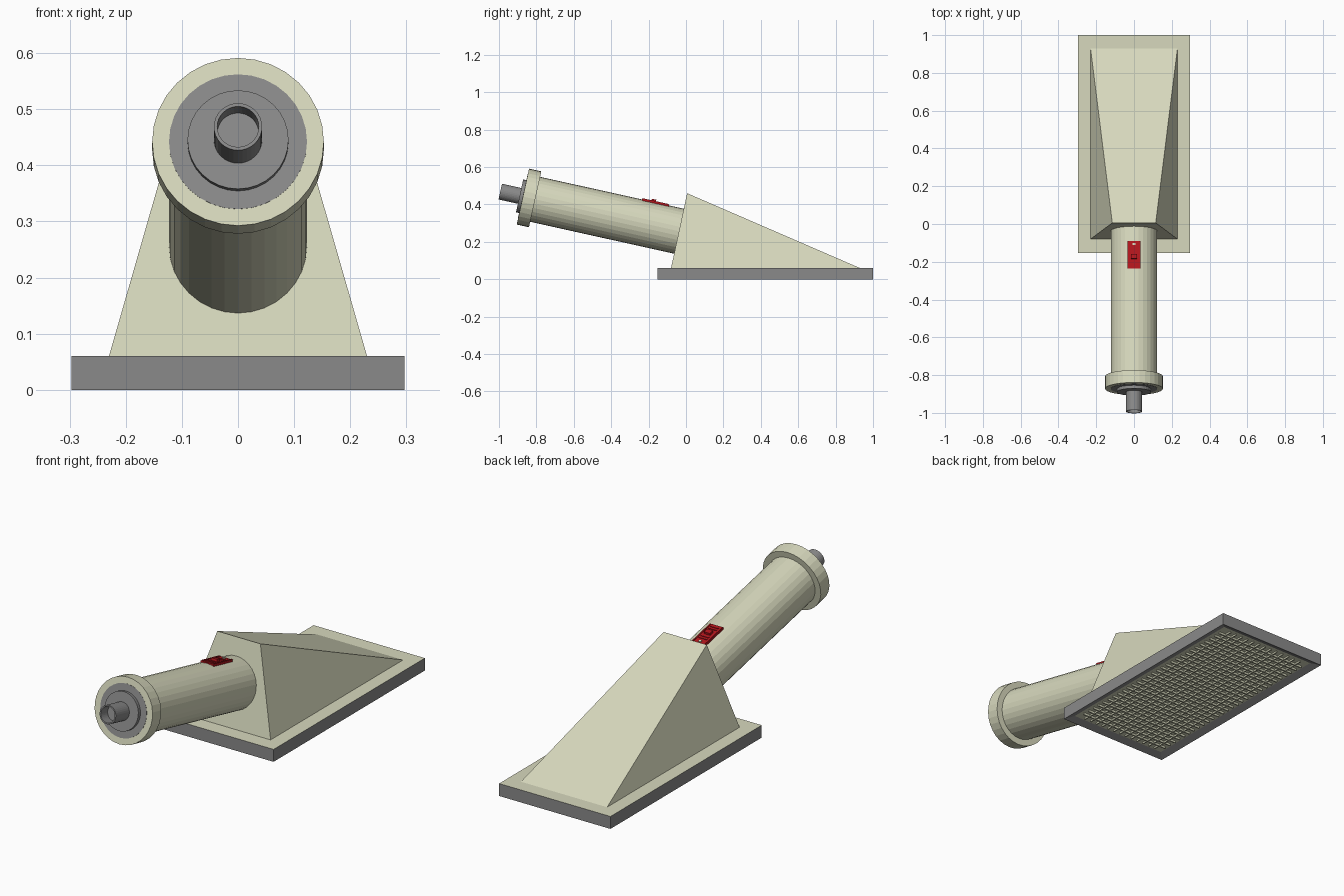
import bpy, bmesh, math
from mathutils import Matrix, Vector

if "Cube" in bpy.data.objects:
    bpy.data.objects.remove(bpy.data.objects["Cube"])


def material(name, col):
    m = bpy.data.materials.new(name)
    m.diffuse_color = (*col, 1)
    m.use_nodes = True
    m.node_tree.nodes["Principled BSDF"].inputs["Base Color"].default_value = m.diffuse_color
    return m


BEIGE = material("beige", (0.68, 0.69, 0.51))
GRAY = material("gray", (0.255, 0.255, 0.255))
RED = material("red", (0.45, 0.008, 0.012))

# Tilted frame of the barrel: local z runs along the barrel toward the nozzle,
# local y is the barrel's upper side, origin is the collar's front centre
T = math.radians(12.5)
S, C = math.sin(T), math.cos(T)
BARREL = Matrix(((1, 0, 0, 0), (0, S, -C, -0.872), (0, C, S, 0.442), (0, 0, 0, 1)))


def finish(name, bm, mats, frame=None):
    bmesh.ops.recalc_face_normals(bm, faces=bm.faces)
    me = bpy.data.meshes.new(name)
    bm.to_mesh(me)
    bm.free()
    for m in mats:
        me.materials.append(m)
    ob = bpy.data.objects.new(name, me)
    if frame:
        ob.matrix_world = frame
    bpy.context.collection.objects.link(ob)
    return ob


def add_box(bm, lo, hi):
    lo, hi = Vector(lo), Vector(hi)
    mat = Matrix.Translation((lo + hi) / 2) @ Matrix.Diagonal((*(hi - lo), 1))
    bmesh.ops.create_cube(bm, size=1, matrix=mat)


def boxes(name, items, mat, frame=None):
    bm = bmesh.new()
    for lo, hi in items:
        add_box(bm, lo, hi)
    return finish(name, bm, [mat], frame)


def lathe(name, profile, mat, sides=32):
    """Closed turned part from (radius, height) points; ends are capped."""
    bm = bmesh.new()
    rings = [[bm.verts.new((r * math.cos(a), r * math.sin(a), z))
              for a in (2 * math.pi * i / sides for i in range(sides))]
             for r, z in profile]
    for a, b in zip(rings, rings[1:]):
        for i in range(sides):
            j = (i + 1) % sides
            bm.faces.new((a[i], a[j], b[j], b[i]))
    bm.faces.new(rings[0])
    bm.faces.new(rings[-1])
    return finish(name, bm, [mat], BARREL)


# Base plate: gray sides and rim, beige top, recessed beige underside
X, Y0, Y1, H = 0.297, -0.153, 1.0, 0.06
bm = bmesh.new()
add_box(bm, (-X, Y0, 0), (X, Y1, H))
bm.normal_update()
under = [f for f in bm.faces if f.normal.z < -0.5]
bmesh.ops.inset_region(bm, faces=under, thickness=0.05)
for v in under[0].verts:
    v.co.z = 0.014
for f in bm.faces:
    z = f.calc_center_median().z
    f.material_index = 1 if z > H - 0.001 or f in under else 0
finish("base_plate", bm, [GRAY, BEIGE])

# Mesh grille in the underside recess
XI, YA, YB = X - 0.05, Y0 + 0.05, Y1 - 0.05
bars = []
for i in range(1, 14):
    x = -XI + 2 * XI * i / 14
    bars.append(((x - 0.003, YA, 0.006), (x + 0.003, YB, 0.0145)))
for i in range(1, 30):
    y = YA + (YB - YA) * i / 30
    bars.append(((-XI, y - 0.003, 0.004), (XI, y + 0.003, 0.0142)))
boxes("intake_grille", bars, BEIGE)

# Wedge-shaped hood
bm = bmesh.new()
fl, fr, br, bl, tl, tr = [bm.verts.new(p) for p in (
    (-0.23, -0.08, H), (0.23, -0.08, H), (0.23, 0.93, H), (-0.23, 0.93, H),
    (-0.115, 0.006, 0.46), (0.115, 0.006, 0.46))]
for f in ((fl, fr, br, bl), (fl, fr, tr, tl), (tl, tr, br, bl), (fr, br, tr), (fl, bl, tl)):
    bm.faces.new(f)
finish("hood", bm, [BEIGE])

# Barrel, collar, end discs and hollow nozzle
lathe("barrel", [(0.123, -0.88), (0.123, -0.03)], BEIGE)
lathe("collar", [(0.153, -0.067), (0.153, 0.0)], BEIGE)
lathe("end_disc", [(0.123, -0.02), (0.123, 0.001)], GRAY)
lathe("inner_disc", [(0.09, -0.01), (0.09, 0.018)], GRAY)
lathe("nozzle", [(0.043, 0.0), (0.043, 0.124), (0.037, 0.124), (0.037, 0.07)], GRAY)

# Red control panel on top of the barrel, with raised rim, ribs and slider
boxes("control_panel", [((-0.035, 0.112, -0.773), (0.035, 0.127, -0.625))], RED, BARREL)
trim = [((s * 0.031 - 0.003, 0.125, -0.77), (s * 0.031 + 0.003, 0.130, -0.628)) for s in (-1, 1)]
trim += [((-0.022, 0.125, z), (0.022, 0.130, z + 0.005)) for z in (-0.735, -0.72, -0.66, -0.645)]
trim.append(((-0.016, 0.125, -0.70), (0.016, 0.138, -0.676)))
boxes("panel_ribs", trim, RED, BARREL)
boxes("panel_buttons", [((-0.007, 0.125, -0.76), (0.007, 0.130, -0.75))], BEIGE, BARREL)
